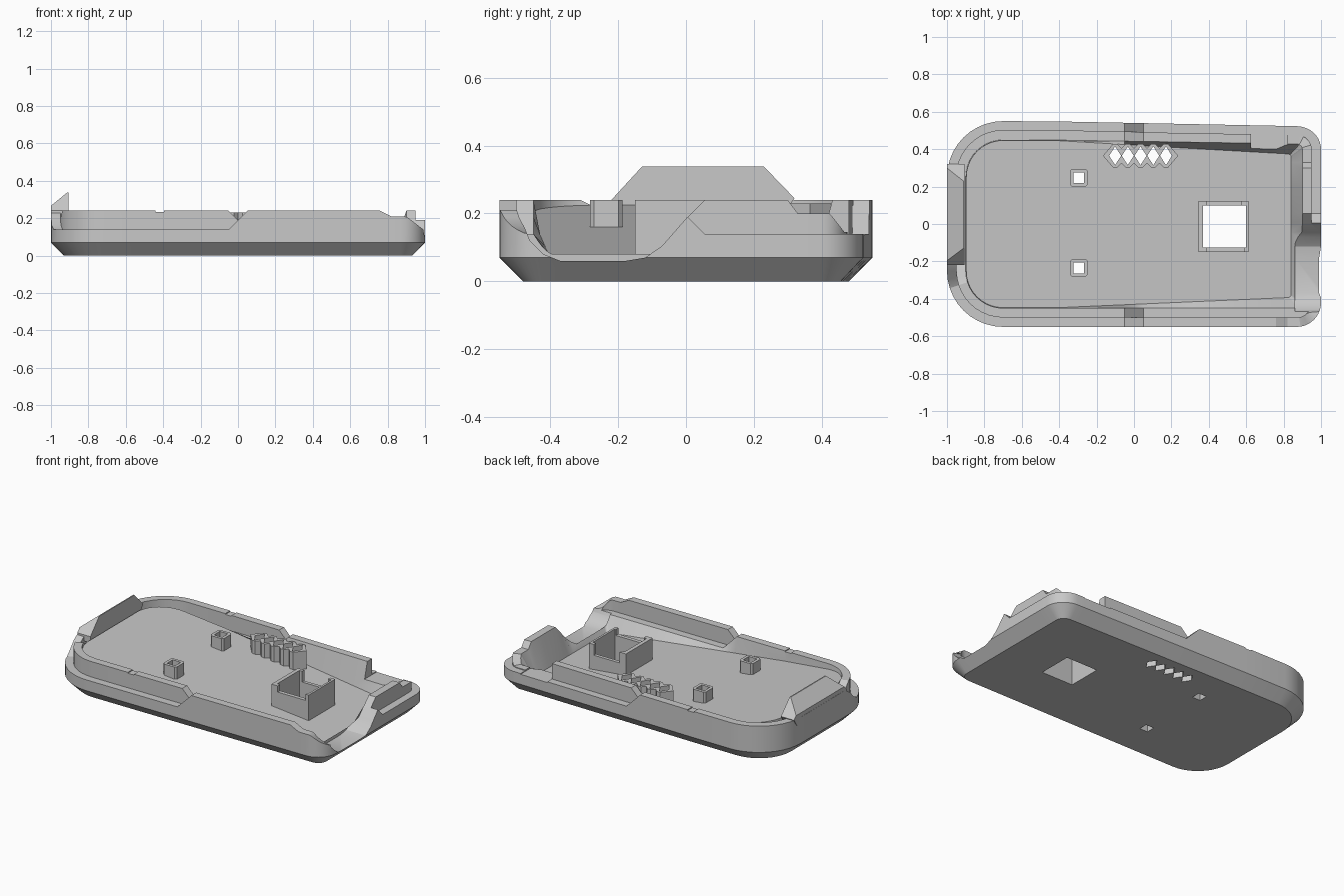
import bpy, bmesh, math

cube = bpy.data.objects.get("Cube")
if cube:
    bpy.data.objects.remove(cube, do_unlink=True)

grey = bpy.data.materials.new("plain_grey")
grey.use_nodes = True
grey.diffuse_color = (0.58, 0.58, 0.58, 1)
grey.node_tree.nodes["Principled BSDF"].inputs["Base Color"].default_value = (0.58, 0.58, 0.58, 1)


def clamp(v, lo, hi):
    return max(lo, min(hi, v))


def ramp(v, a, b, za, zb):
    return za + (zb - za) * clamp((v - a) / (b - a), 0, 1)


def finish(name, bm):
    bmesh.ops.recalc_face_normals(bm, faces=bm.faces)
    mesh = bpy.data.meshes.new(name)
    bm.to_mesh(mesh)
    bm.free()
    mesh.materials.append(grey)
    obj = bpy.data.objects.new(name, mesh)
    bpy.context.collection.objects.link(obj)
    return obj


def prism(name, outline, axis, lo, hi):
    """Extrude a 2D outline along x, y or z."""
    place = {"x": lambda a, b, t: (t, a, b),
             "y": lambda a, b, t: (a, t, b),
             "z": lambda a, b, t: (a, b, t)}[axis]
    bm = bmesh.new()
    ends = [[bm.verts.new(place(a, b, t)) for a, b in outline] for t in (lo, hi)]
    bm.faces.new(ends[0])
    bm.faces.new(ends[1])
    n = len(outline)
    for i in range(n):
        j = (i + 1) % n
        bm.faces.new((ends[0][i], ends[0][j], ends[1][j], ends[1][i]))
    return finish(name, bm)


def block(name, x0, x1, y0, y1, z0, z1):
    return prism(name, [(x0, y0), (x1, y0), (x1, y1), (x0, y1)], "z", z0, z1)


def cut(target, cutter, keep=False):
    mod = target.modifiers.new("cut", "BOOLEAN")
    mod.operation = "DIFFERENCE"
    mod.solver = "EXACT"
    mod.object = cutter
    bpy.context.view_layer.objects.active = target
    bpy.ops.object.modifier_apply(modifier="cut")
    if not keep:
        bpy.data.objects.remove(cutter, do_unlink=True)


# Tray outline: large round corners at one end, tight ones at the other
SIDE_X = (-0.4, -0.05, 0, 0.05, 0.3, 0.55, 0.76, 0.82)
LEFT_Y = (0.2, 0, -0.2)
RIGHT_Y = (-0.34, -0.045, 0.005, 0.055, 0.2, 0.3, 0.33)
STEPS = 10


def outline(inset):
    pts = []

    def corner(sx, sy, radius, start):
        r = max(radius - inset, 0.012)
        cx, cy = sx * (1 - inset - r), sy * (0.55 - inset - r)
        for k in range(STEPS + 1):
            a = math.radians(start + 90 * k / STEPS)
            pts.append((cx + r * math.cos(a), cy + r * math.sin(a)))

    edge_y = 0.55 - inset
    corner(-1, -1, 0.3, 180)
    pts.extend((x, -edge_y) for x in SIDE_X)
    corner(1, -1, 0.13, 270)
    pts.extend((1 - inset, y) for y in RIGHT_Y)
    corner(1, 1, 0.13, 0)
    pts.extend((x, edge_y) for x in reversed(SIDE_X))
    corner(-1, 1, 0.3, 90)
    pts.extend((inset - 1, y) for y in LEFT_Y)
    # The back side tapers slightly
    return [(x, y * (1 - ramp(x, -0.5, 0.9, 0, 0.05)) if y > 0.34 else y) for x, y in pts]


def rim_heights(x, y):
    """Stepped rim: outer and inner lips swap height round the tray."""
    if abs(x) < 0.7:
        t = x / 0.05 if y < 0 else -x / 0.05
    else:
        t = (y + 0.27) / 0.05 if x < 0 else (0.005 - y) / 0.05
    t = clamp(t, -1, 1)
    outer, inner = 0.19 + 0.05 * t, 0.19 - 0.05 * t
    if y < -0.3 and x > 0.7:
        outer = ramp(x, 0.76, 0.82, 0.24, 0.21) - ramp(x, 0.9, 0.99, 0, 0.07)
    if y > 0.32 and x > 0.81:
        inner = min(inner, ramp(y, 0.44, 0.51, 0.2, 0.145))
    return outer, inner


def floor_ring():
    """Edge of the sloping floor; the draft of the wall grows along the tray."""
    ring = []
    for (ax, ay), (bx, by) in zip(outline(0.1), outline(0.16)):
        w = ramp(ax, -0.4, 0.9, 0.05, 1)
        x, y = ax + (bx - ax) * w, ay + (by - ay) * w
        ring.append((x, y, 0.135 - 0.1 * x))
    return ring


bm = bmesh.new()
base = outline(0)
heights = [rim_heights(x, y) for x, y in base]
sections = [
    (0.07, lambda h: 0),
    (0, lambda h: 0.07),
    (0, lambda h: h[0]),
    (0.05, lambda h: h[0]),
    (0.05, lambda h: h[1]),
    (0.1, lambda h: h[1]),
]
rings = [[bm.verts.new((*p, z_at(h))) for p, h in zip(outline(inset), heights)]
         for inset, z_at in sections]
rings.append([bm.verts.new(p) for p in floor_ring()])
n = len(base)
for lower, upper in zip(rings, rings[1:]):
    for i in range(n):
        j = (i + 1) % n
        bm.faces.new((lower[i], lower[j], upper[j], upper[i]))
bm.faces.new(rings[0])
bm.faces.new(rings[-1])
bmesh.ops.remove_doubles(bm, verts=bm.verts, dist=0.0001)
tray = finish("tray", bm)

# Scooped opening at the tight end
scoop = [(-0.49, 0.3), (-0.485, 0.18), (-0.46, 0.12), (-0.42, 0.08), (-0.37, 0.06),
         (-0.18, 0.06), (-0.12, 0.07), (-0.07, 0.105), (0.0, 0.185), (0.1, 0.3)]
cut(tray, prism("scoop_cutter", scoop, "x", 0.86, 1.1))
# Notch in the back wall and shallow nicks in the rim
cut(tray, block("notch_cutter", 0.625, 0.82, 0.38, 0.6, 0.135, 0.3))
cut(tray, block("nick_cutter", -0.44, -0.395, -0.6, 0.6, 0.234, 0.3))

# Sloping latch tab at the round end
latch = prism("latch_tab", [(-0.22, 0.2), (0.29, 0.2), (0.32, 0.245), (0.23, 0.338),
                            (-0.13, 0.338), (-0.22, 0.24)], "x", -0.999, -0.905)
cut(latch, prism("latch_cutter", [(-1.02, 0.25), (-0.91, 0.34), (-0.91, 0.4), (-1.02, 0.4)],
                 "y", -0.5, 0.5))

# Square socket with lowered front and back walls
socket = block("square_socket", 0.345, 0.612, -0.15, 0.122, 0.05, 0.24)
cut(socket, block("front_cutter", 0.39, 0.59, -0.2, -0.1, 0.2, 0.3))
cut(socket, block("back_cutter", 0.39, 0.575, 0.05, 0.2, 0.17, 0.3))
hole = block("socket_hole", 0.37, 0.598, -0.125, 0.1, -0.1, 0.4)
cut(tray, hole, keep=True)
cut(socket, hole)

# Two hollow posts
for side, y in (("front", -0.235), ("back", 0.247)):
    x, r, c = -0.295, 0.048, 0.012
    shape = [(x + sx * a, y + sy * b) for sx, sy, a, b in (
        (-1, -1, r, r - c), (-1, -1, r - c, r), (1, -1, r - c, r), (1, -1, r, r - c),
        (1, 1, r, r - c), (1, 1, r - c, r), (-1, 1, r - c, r), (-1, 1, r, r - c))]
    post = prism(side + "_post", shape, "z", 0.1, 0.24)
    hole = block("post_hole", x - 0.029, x + 0.029, y - 0.029, y + 0.029, -0.1, 0.4)
    cut(tray, hole, keep=True)
    cut(post, hole)

# Row of five joined diamond tubes
PITCH, MID_X, MID_Y = 0.068, 0.035, 0.365
centres = [MID_X + PITCH * (i - 2) for i in range(5)]
lower = [(centres[0] - 0.065, MID_Y)]
for c in centres:
    lower += [(c - 0.012, MID_Y - 0.062), (c + 0.012, MID_Y - 0.062)]
    if c != centres[-1]:
        lower.append((c + PITCH / 2, MID_Y - 0.04))
lower.append((centres[-1] + 0.065, MID_Y))
upper = [(x, 2 * MID_Y - y) for x, y in reversed(lower[1:-1])]
tubes = prism("diamond_tubes", lower + upper, "z", 0.08, 0.23)
for c in centres:
    hole = prism("diamond_hole", [(c - 0.032, MID_Y), (c, MID_Y - 0.05),
                                  (c + 0.032, MID_Y), (c, MID_Y + 0.05)], "z", -0.1, 0.4)
    cut(tray, hole, keep=True)
    cut(tubes, hole)

# Smooth the tray curves but keep its edges crisp
bpy.ops.object.select_all(action="DESELECT")
tray.select_set(True)
bpy.context.view_layer.objects.active = tray
bpy.ops.object.shade_smooth_by_angle(angle=math.radians(25))
